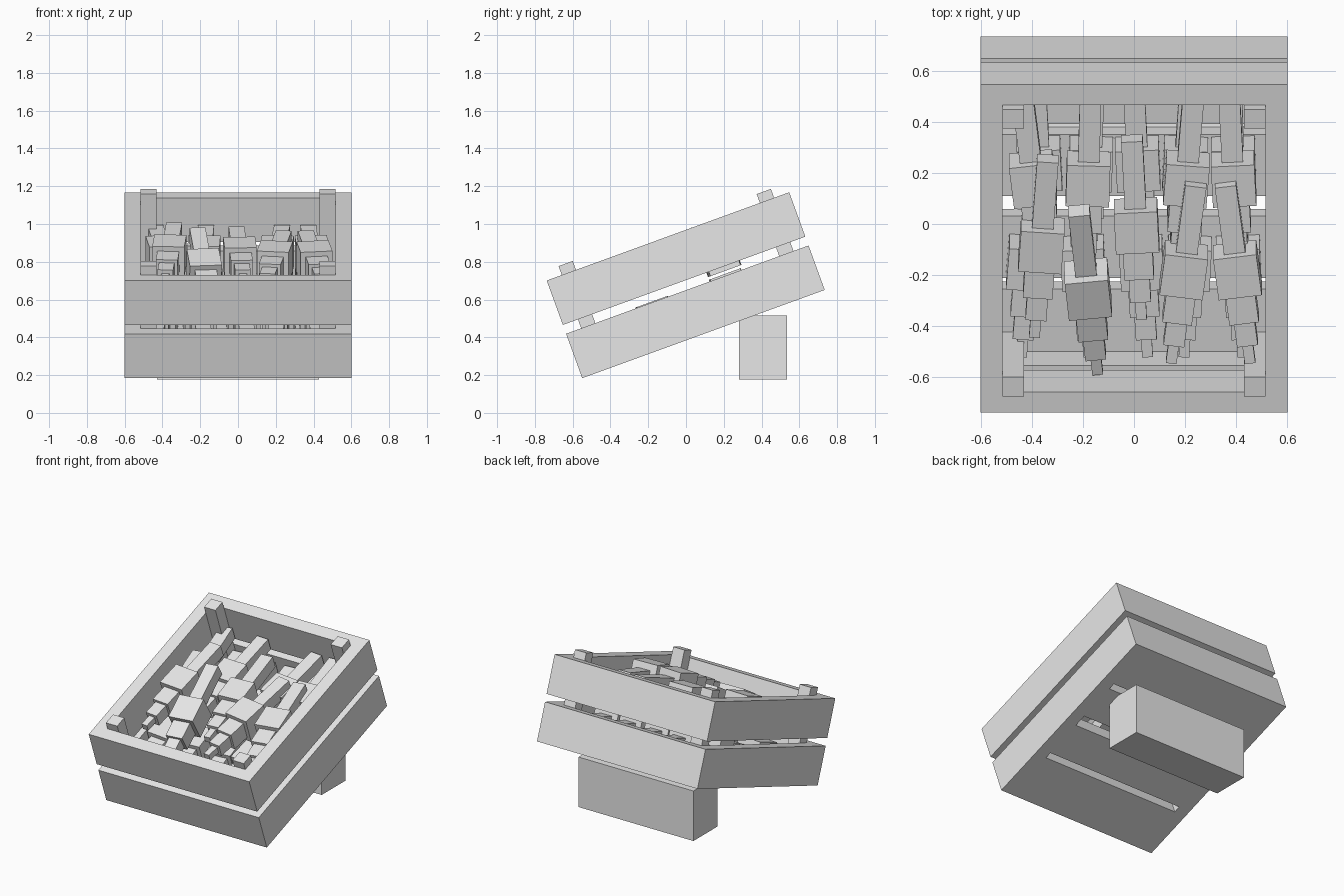
import bpy, bmesh
from math import radians, atan
from mathutils import Matrix, Vector

cube = bpy.data.objects.get("Cube")
if cube:
    bpy.data.objects.remove(cube)

grey = bpy.data.materials.new("plain_grey")
grey.use_nodes = True
grey.diffuse_color = (0.8, 0.8, 0.8, 1)
grey.node_tree.nodes["Principled BSDF"].inputs["Base Color"].default_value = (0.8, 0.8, 0.8, 1)

# The whole crate leans back on a prop: local y runs along the floor, local z out of it
TILT = Matrix.Translation((0, 0.0925, 0.4175)) @ Matrix.Rotation(radians(20), 4, 'X')
HALF_X, HALF_Y, WALL = 0.6, 0.683, 0.085
IN_X, IN_Y = HALF_X - WALL, HALF_Y - WALL


def add_box(bm, lo, hi):
    lo, hi = Vector(lo), Vector(hi)
    made = bmesh.ops.create_cube(bm, size=1)["verts"]
    bmesh.ops.scale(bm, vec=hi - lo, verts=made)
    bmesh.ops.translate(bm, vec=(lo + hi) / 2, verts=made)


def finish(name, bm, matrix):
    bmesh.ops.recalc_face_normals(bm, faces=bm.faces)
    mesh = bpy.data.meshes.new(name)
    bm.to_mesh(mesh)
    bm.free()
    mesh.materials.append(grey)
    obj = bpy.data.objects.new(name, mesh)
    obj.matrix_world = matrix
    bpy.context.collection.objects.link(obj)
    return obj


def box(name, lo, hi, matrix=TILT):
    bm = bmesh.new()
    add_box(bm, lo, hi)
    return finish(name, bm, matrix)


def frame(name, z0, z1):
    """Seamless rectangular ring of four walls."""
    bm = bmesh.new()
    corners = [(-1, -1), (1, -1), (1, 1), (-1, 1)]
    loops = [[bm.verts.new((sx * x, sy * y, z)) for sx, sy in corners]
             for x, y, z in ((HALF_X, HALF_Y, z0), (HALF_X, HALF_Y, z1),
                             (IN_X, IN_Y, z1), (IN_X, IN_Y, z0))]
    for a in range(4):
        p, q = loops[a], loops[(a + 1) % 4]
        for i in range(4):
            j = (i + 1) % 4
            bm.faces.new((p[i], p[j], q[j], q[i]))
    return finish(name, bm, TILT)


# Crate walls
frame("lower_wall_frame", 0, 0.25)
frame("upper_wall_frame", 0.30, 0.55)

# Floor slats with gaps between them
slats = [(-IN_Y, -0.338), (-0.293, -0.035), (0.05, 0.305), (0.35, IN_Y)]
for i, (y0, y1) in enumerate(slats):
    box(f"floor_slat_{i + 1}", (-IN_X, y0, 0), (IN_X, y1, 0.085))

# Corner posts
for sx, side in ((-1, "right"), (1, "left")):
    for sy, end in ((-1, "front"), (1, "back")):
        cx, cy = sx * (IN_X - 0.042), sy * (IN_Y - 0.04)
        box(f"{end}_{side}_post", (cx - 0.042, cy - 0.04, 0.01), (cx + 0.042, cy + 0.04, 0.6))

# Prop block under the back
box("prop_block", (-0.43, 0.28, 0.177), (0.43, 0.535, 0.515), Matrix.Identity(4))

# Root vegetables: stalk, body and stepped taper, as (half width, start, end)
SEGMENTS = [(0.042, 0.085, 0.365), (0.085, -0.085, 0.085), (0.058, -0.205, -0.085),
            (0.041, -0.305, -0.205), (0.021, -0.385, -0.305)]


def vegetable(name, x, y, z, slope=0, pitch=0):
    bm = bmesh.new()
    for r, a, b in SEGMENTS:
        add_box(bm, (-r, a, -r), (r, b, r))
    place = (Matrix.Translation((x, y, z)) @ Matrix.Rotation(-atan(slope), 4, 'Z')
             @ Matrix.Rotation(radians(pitch), 4, 'X'))
    return finish(name, bm, TILT @ place)


# Top layer
top = [(-0.363, -0.021, 0.45, 0.07, 2), (-0.18, -0.212, 0.434, -0.1, 12),
       (0.01, 0.045, 0.415, -0.05, 0), (0.195, -0.125, 0.455, 0.13, 0),
       (0.405, -0.125, 0.455, -0.13, 0)]
# Middle layer, stalks against the back wall
middle = [(-0.395, 0.22, 0.36, -0.12, 0), (-0.18, 0.22, 0.36, 0.03, 0),
          (0.205, 0.22, 0.36, 0.08, 0), (0.39, 0.22, 0.36, -0.05, 0)]
# Bottom layer, two rows
bottom = [(x, -0.2, 0.17, s, 0) for x, s in
          ((-0.41, 0.08), (-0.2, -0.06), (0.03, -0.06), (0.215, 0.05), (0.41, -0.04))]
bottom += [(x, 0.215, 0.175, s, 0) for x, s in
           ((-0.37, -0.05), (-0.17, 0.04), (0.015, -0.05), (0.2, 0.06), (0.39, -0.03))]

for layer, items in (("top", top), ("middle", middle), ("bottom", bottom)):
    for i, item in enumerate(items):
        vegetable(f"{layer}_vegetable_{i + 1}", *item)
